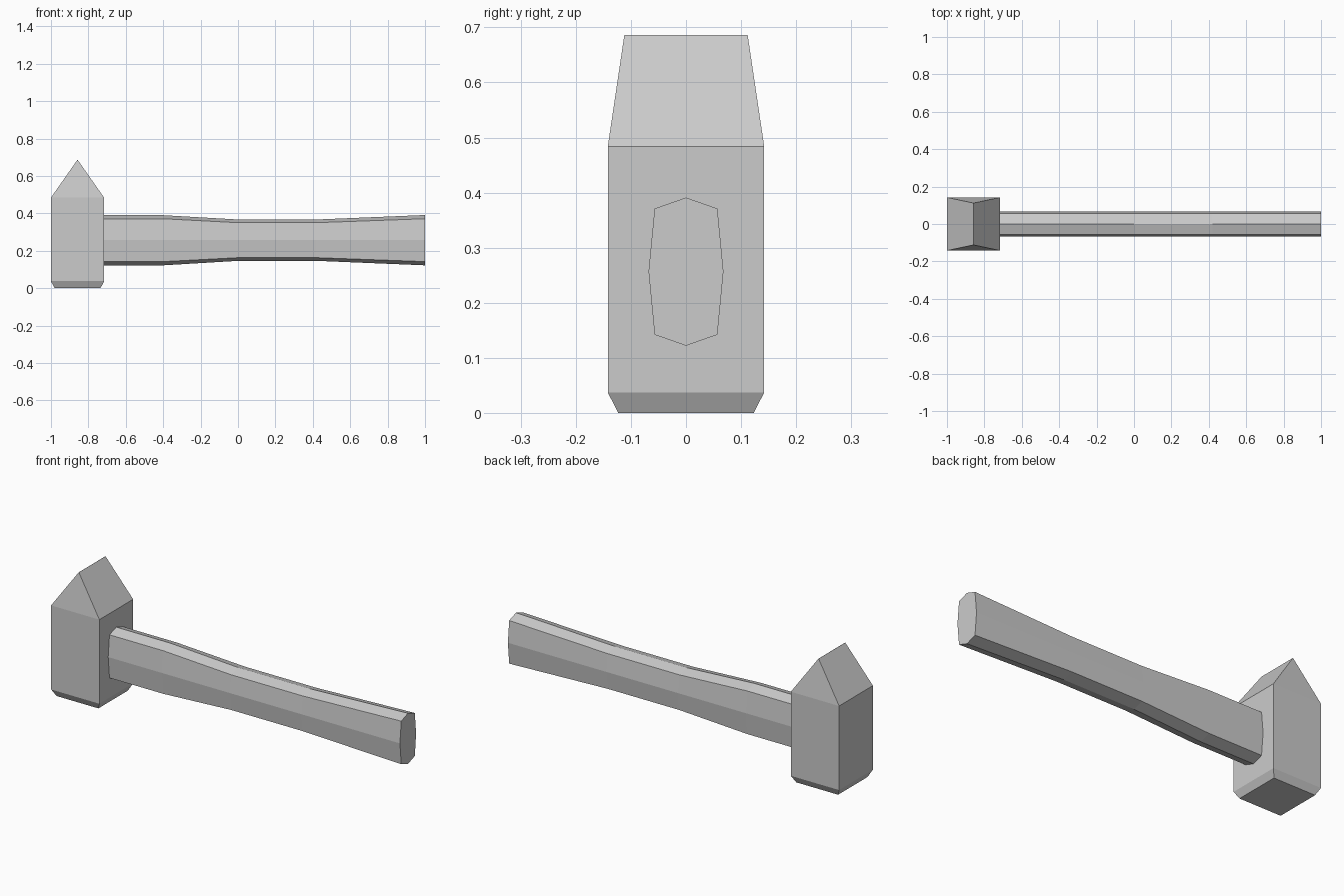
import bpy
import bmesh

cube = bpy.data.objects.get("Cube")
if cube:
    bpy.data.objects.remove(cube, do_unlink=True)

grey = bpy.data.materials.new("plain_grey")
grey.use_nodes = True
colour = (0.6, 0.6, 0.6, 1)
grey.diffuse_color = colour
grey.node_tree.nodes["Principled BSDF"].inputs["Base Color"].default_value = colour


def loft(name, rings):
    """Skin a series of equal-length point rings and cap both ends."""
    bm = bmesh.new()
    rows = [[bm.verts.new(p) for p in ring] for ring in rings]
    for a, b in zip(rows, rows[1:]):
        for i in range(len(a)):
            j = (i + 1) % len(a)
            bm.faces.new((a[i], a[j], b[j], b[i]))
    bm.faces.new(rows[0])
    bm.faces.new(rows[-1])
    bmesh.ops.remove_doubles(bm, verts=bm.verts, dist=0.0001)
    bmesh.ops.recalc_face_normals(bm, faces=bm.faces)
    mesh = bpy.data.meshes.new(name)
    bm.to_mesh(mesh)
    bm.free()
    mesh.materials.append(grey)
    obj = bpy.data.objects.new(name, mesh)
    bpy.context.collection.objects.link(obj)
    return obj


# Head: chamfered striking face, square body and wedge-shaped peen
HEAD_X = -0.858


def head_ring(half_x, half_y, z):
    corners = ((-1, -1), (1, -1), (1, 1), (-1, 1))
    return [(HEAD_X + sx * half_x, sy * half_y, z) for sx, sy in corners]


loft("hammer_head", [
    head_ring(0.123, 0.123, 0),
    head_ring(0.142, 0.142, 0.037),
    head_ring(0.142, 0.142, 0.484),
    head_ring(0.0005, 0.112, 0.686),
])


# Handle: eight-sided grip with a slim waist
def handle_ring(x, top, shoulder, lower, bottom):
    mid = 0.257
    return [(x, 0, top), (x, 0.057, shoulder), (x, 0.068, mid), (x, 0.057, lower),
            (x, 0, bottom), (x, -0.057, lower), (x, -0.068, mid), (x, -0.057, shoulder)]


loft("handle", [
    handle_ring(-0.76, 0.39, 0.371, 0.142, 0.122),
    handle_ring(-0.4, 0.39, 0.371, 0.142, 0.122),
    handle_ring(0, 0.367, 0.35, 0.163, 0.146),
    handle_ring(0.42, 0.367, 0.35, 0.163, 0.146),
    handle_ring(1, 0.391, 0.371, 0.142, 0.122),
])
